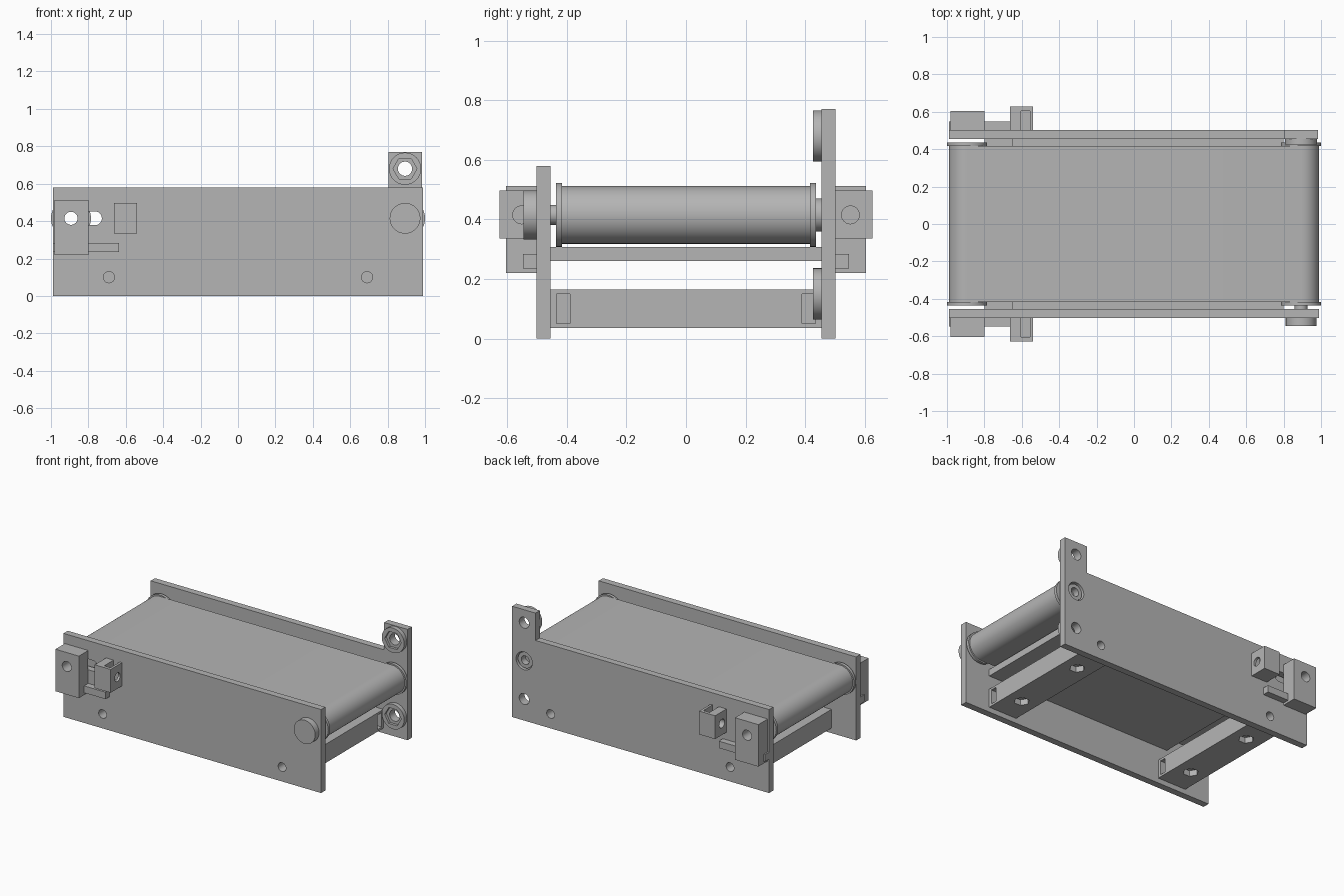
import bpy, bmesh, math
from mathutils import Vector

if "Cube" in bpy.data.objects:
    bpy.data.objects.remove(bpy.data.objects["Cube"])

grey = bpy.data.materials.new("plain grey")
grey.use_nodes = True
grey.diffuse_color = (0.46, 0.46, 0.46, 1)
grey.node_tree.nodes["Principled BSDF"].inputs["Base Color"].default_value = (0.46, 0.46, 0.46, 1)

# Axis mapping: profile (u, v) and sweep w placed into x, y, z
AXES = {
    "x": lambda u, v, w: Vector((w, u, v)),
    "y": lambda u, v, w: Vector((u, w, v)),
    "z": lambda u, v, w: Vector((u, v, w)),
}


def prism(name, outline, start, end, axis="y"):
    """Sweep a flat outline along an axis."""
    place = AXES[axis]
    bm = bmesh.new()
    face = bm.faces.new([bm.verts.new(place(u, v, start)) for u, v in outline])
    swept = bmesh.ops.extrude_face_region(bm, geom=[face])["geom"]
    bmesh.ops.translate(bm, vec=place(0, 0, end - start),
                        verts=[g for g in swept if isinstance(g, bmesh.types.BMVert)])
    bmesh.ops.recalc_face_normals(bm, faces=bm.faces)
    mesh = bpy.data.meshes.new(name)
    bm.to_mesh(mesh)
    bm.free()
    mesh.materials.append(grey)
    ob = bpy.data.objects.new(name, mesh)
    bpy.context.scene.collection.objects.link(ob)
    return ob


def rect(u0, u1, v0, v1):
    return [(u0, v0), (u1, v0), (u1, v1), (u0, v1)]


def circle(u, v, r, n=48):
    return [(u + r * math.cos(math.tau * i / n), v + r * math.sin(math.tau * i / n))
            for i in range(n)]


def stadium(u0, u1, v, r, n=24):
    right = [(-math.pi / 2 + math.pi * i / n) for i in range(n + 1)]
    return ([(u1 + r * math.cos(a), v + r * math.sin(a)) for a in right]
            + [(u0 - r * math.cos(a), v - r * math.sin(a)) for a in right])


def cut(ob, *cutters):
    """Subtract the cutters, then delete them."""
    for c in cutters:
        mod = ob.modifiers.new("cut", "BOOLEAN")
        mod.operation, mod.solver, mod.object = "DIFFERENCE", "EXACT", c
    bpy.context.view_layer.update()
    graph = bpy.context.evaluated_depsgraph_get()
    mesh = bpy.data.meshes.new_from_object(ob.evaluated_get(graph))
    ob.modifiers.clear()
    ob.data = mesh
    for c in cutters:
        bpy.data.objects.remove(c)
    return ob


def hole(outline, start, end, axis="y"):
    ob = prism("cutter", outline, start, end, axis)
    ob.hide_render = True
    return ob


AXLE_X, AXLE_Z = 0.893, 0.415
INNER, OUTER = 0.455, 0.502
BEAM_X, BEAM_Z = 0.69, 0.10
HUB_R = 0.035


def plate_holes(y0, y1):
    slot = hole(stadium(-AXLE_X, -0.765, AXLE_Z, 0.037), y0, y1)
    screws = [hole(circle(s * BEAM_X, BEAM_Z, 0.03, 24), y0, y1) for s in (-1, 1)]
    return [slot] + screws


# Side plates; the back one carries a raised tab
front_plate = prism("front_plate", rect(-0.99, 0.99, 0, 0.58), -OUTER, -INNER)
cut(front_plate, *plate_holes(-0.6, -0.4))

back_outline = [(-0.99, 0), (0.985, 0), (0.985, 0.77), (0.805, 0.77), (0.805, 0.58), (-0.99, 0.58)]
back_plate = prism("back_plate", back_outline, INNER, OUTER)
cut(back_plate, *plate_holes(0.4, 0.6),
    hole(circle(AXLE_X, AXLE_Z, 0.062), 0.4, 0.6),
    *[hole(circle(AXLE_X, z, 0.038), 0.4, 0.6) for z in (0.15, 0.68)])

# Round bosses with hexagonal nut pockets inside the back plate
for label, z in (("lower", 0.15), ("upper", 0.68)):
    boss = prism(label + "_nut_boss", circle(AXLE_X, z, 0.086), 0.426, INNER)
    cut(boss, hole(circle(AXLE_X, z, 0.064, 6), 0.4, 0.444),
        hole(circle(AXLE_X, z, 0.038), 0.4, 0.5))

# Belt loop
belt = prism("belt", stadium(-AXLE_X, AXLE_X, AXLE_Z, 0.097), -0.417, 0.417)
cut(belt, hole(stadium(-AXLE_X, AXLE_X, AXLE_Z, 0.089), -0.5, 0.5))

# Rollers with end flanges; the idler is hollow
for label, x in (("idler", -AXLE_X), ("drive", AXLE_X)):
    parts = [prism(label + "_roller", circle(x, AXLE_Z, 0.088), -0.417, 0.417)]
    for side, s in (("front", -1), ("back", 1)):
        parts.append(prism(f"{label}_{side}_flange", circle(x, AXLE_Z, 0.107),
                           s * 0.417, s * 0.437))
    for part in parts:
        cut(part, hole(circle(x, AXLE_Z, HUB_R), -0.6, 0.6))

# Drive shaft, its front cap and the hub in the back plate
prism("drive_shaft", circle(AXLE_X, AXLE_Z, 0.034), -0.51, 0.44)
prism("drive_cap", circle(AXLE_X, AXLE_Z, 0.082), -0.545, -OUTER)
drive_hub = prism("drive_hub", circle(AXLE_X, AXLE_Z, 0.055), 0.437, 0.49)
cut(drive_hub, hole(circle(AXLE_X, AXLE_Z, 0.03), 0.445, 0.6))

# Bed below the belt
prism("belt_bed", rect(-0.65, 0.80, 0.26, 0.307), -INNER, INNER)

# Cross beams with nut slots, end screw holes and hexagonal pockets underneath
for label, x in (("left", BEAM_X), ("right", -BEAM_X)):
    beam = prism(label + "_cross_beam", rect(x - 0.11, x + 0.11, 0.035, 0.165), -INNER, INNER)
    cutters = []
    for s in (-1, 1):
        slot_y = sorted((s * 0.39, s * 0.435))
        cutters += [
            hole(rect(*slot_y, 0.05, 0.15), x - 0.05, x + 0.2, "x"),
            hole(circle(x, BEAM_Z, 0.03, 24), s * 0.36, s * 0.5),
            hole(circle(x, s * 0.27, 0.05, 6), 0, 0.075, "z"),
            hole(circle(x, s * 0.27, 0.026, 24), 0.05, 0.2, "z"),
        ]
    cut(beam, *cutters)

# Belt tensioner on each side: bearing block, guide rail and screw block
for side, s in (("front", -1), ("back", 1)):
    bearing = prism(side + "_bearing_block", rect(-0.98, -0.80, 0.22, 0.512), s * OUTER, s * 0.605)
    cut(bearing, hole(circle(-AXLE_X, AXLE_Z, HUB_R), s * 0.4, s * 0.7))
    prism(side + "_guide_rail", rect(-0.99, -0.635, 0.235, 0.283), s * OUTER, s * 0.547)
    block = prism(side + "_screw_block", rect(-0.663, -0.54, 0.335, 0.497), s * OUTER, s * 0.627)
    cut(block, hole(rect(-0.605, -0.557, 0.365, 0.6), s * 0.49, s * 0.605),
        hole(circle(s * 0.552, AXLE_Z, 0.03, 24), -0.7, -0.5, "x"))

# Smooth the round walls, keep the edges sharp
for ob in bpy.context.scene.objects:
    if ob.type == "MESH":
        ob.select_set(True)
        bpy.context.view_layer.objects.active = ob
bpy.ops.object.shade_smooth_by_angle(angle=math.radians(30))
